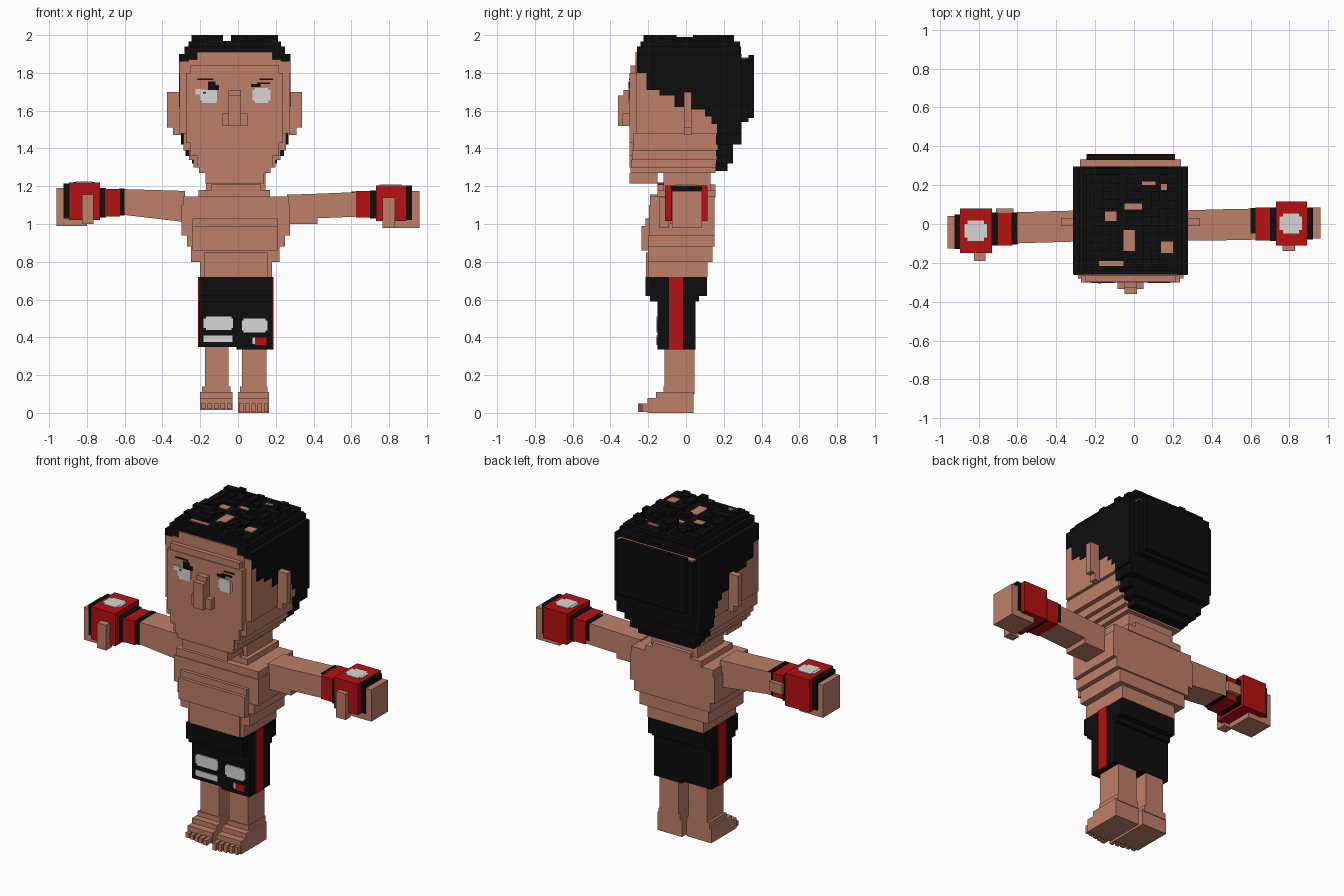
import bpy, bmesh, random

random.seed(4)


def material(name, rgb):
    m = bpy.data.materials.new(name)
    m.diffuse_color = (*rgb, 1)
    return m


SKIN = material("skin", (0.52, 0.215, 0.143))
BLACK = material("black", (0.004, 0.004, 0.004))
RED = material("red", (0.47, 0.005, 0.006))
WHITE = material("white", (0.68, 0.68, 0.66))


def hull(bm, a, b):
    """Six-sided block between two quads of points."""
    va, vb = [bm.verts.new(p) for p in a], [bm.verts.new(p) for p in b]
    bm.faces.new(va)
    bm.faces.new(vb[::-1])
    for i in range(4):
        j = (i + 1) % 4
        bm.faces.new((va[i], vb[i], vb[j], va[j]))


def finish(name, mat, bm):
    bmesh.ops.recalc_face_normals(bm, faces=bm.faces)
    me = bpy.data.meshes.new(name)
    bm.to_mesh(me)
    bm.free()
    me.materials.append(mat)
    ob = bpy.data.objects.new(name, me)
    bpy.context.collection.objects.link(ob)
    return ob


def section(x, y0, y1, z0, z1):
    return [(x, y0, z0), (x, y1, z0), (x, y1, z1), (x, y0, z1)]


def boxes(name, mat, *items):
    """One part made of boxes (x0, x1, y0, y1, z0, z1)."""
    bm = bmesh.new()
    for x0, x1, y0, y1, z0, z1 in items:
        hull(bm, section(x0, y0, y1, z0, z1), section(x1, y0, y1, z0, z1))
    return finish(name, mat, bm)


def beam(name, mat, s0, s1):
    bm = bmesh.new()
    hull(bm, section(*s0), section(*s1))
    return finish(name, mat, bm)


CX = -0.0175  # head centre line


def wide(half, y0, y1, z0, z1):
    return (CX - half, CX + half, y0, y1, z0, z1)


# Head: core, stepped jaw, raised face
boxes("head", SKIN,
      wide(0.292, -0.262, 0.25, 1.48, 1.86),
      wide(0.272, -0.28, 0.17, 1.39, 1.48),
      wide(0.243, -0.285, 0.165, 1.34, 1.39),
      wide(0.217, -0.29, 0.16, 1.30, 1.34),
      wide(0.19, -0.295, 0.155, 1.27, 1.30),
      wide(0.155, -0.298, -0.15, 1.215, 1.27))
boxes("face", SKIN,
      wide(0.255, -0.30, -0.25, 1.43, 1.80),
      wide(0.235, -0.30, -0.25, 1.36, 1.43),
      wide(0.20, -0.30, -0.25, 1.30, 1.36),
      wide(0.235, -0.295, -0.25, 1.80, 1.84),
      wide(0.245, -0.268, -0.25, 1.80, 1.87),
      wide(0.20, -0.268, -0.25, 1.86, 1.91))
boxes("nose", SKIN,
      (-0.085, 0.05, -0.335, -0.29, 1.52, 1.585),
      (-0.05, 0.015, -0.36, -0.29, 1.52, 1.68),
      (-0.05, 0.015, -0.33, -0.29, 1.68, 1.71))
boxes("ears", SKIN,
      (-0.375, -0.30, -0.01, 0.03, 1.51, 1.70),
      (-0.345, -0.30, -0.01, 0.03, 1.47, 1.51),
      (0.27, 0.34, -0.01, 0.03, 1.51, 1.70),
      (0.27, 0.31, -0.01, 0.03, 1.47, 1.51))

# Eyes and brows as thin plates
boxes("eyes", WHITE,
      (-0.19, -0.115, -0.304, -0.30, 1.64, 1.71),
      (-0.20, -0.11, -0.303, -0.30, 1.655, 1.70),
      (-0.225, -0.19, -0.304, -0.30, 1.685, 1.715),
      (0.09, 0.16, -0.304, -0.30, 1.64, 1.72),
      (0.078, 0.172, -0.303, -0.30, 1.655, 1.71))
boxes("brows", BLACK,
      (-0.16, -0.10, -0.305, -0.30, 1.71, 1.735),
      (-0.16, -0.12, -0.305, -0.30, 1.735, 1.755),
      (-0.215, -0.13, -0.303, -0.30, 1.762, 1.77),
      (-0.185, -0.17, -0.306, -0.30, 1.69, 1.70),
      (0.07, 0.12, -0.305, -0.30, 1.725, 1.74),
      (0.10, 0.17, -0.305, -0.30, 1.74, 1.75),
      (0.115, 0.185, -0.303, -0.30, 1.762, 1.77))

# Hair: columns along the side with a stepped hairline, then crown and back
line = [(-0.26, 1.80), (-0.21, 1.71), (-0.14, 1.68), (-0.06, 1.62), (0.0, 1.605),
        (0.10, 1.57), (0.135, 1.53), (0.165, 1.48), (0.295, 0)]
hair = [wide(0.296, y, line[i + 1][0], z, 1.90) for i, (y, z) in enumerate(line[:-1])]
hair += [wide(0.265, -0.26, 0.292, 1.90, 1.94),
         wide(0.245, -0.24, 0.285, 1.94, 1.965),
         wide(0.285, 0.16, 0.295, 1.42, 1.48),
         wide(0.26, 0.16, 0.25, 1.36, 1.42),
         wide(0.225, 0.16, 0.25, 1.32, 1.36),
         wide(0.19, 0.15, 0.22, 1.28, 1.32),
         wide(0.26, 0.295, 0.332, 1.54, 1.875),
         wide(0.228, 0.33, 0.36, 1.56, 1.895)]
boxes("hair", BLACK, *hair)
boxes("crown_seam", SKIN, wide(0.26, 0.297, 0.33, 1.875, 1.882))

# Scalp patches between short bristles
patches = [(-0.05, 0.04, 0.075, 0.105), (-0.15, -0.09, 0.015, 0.065), (0.04, 0.11, 0.20, 0.22),
           (-0.055, 0.005, -0.14, -0.03), (0.14, 0.20, -0.15, -0.09), (-0.18, -0.055, -0.215, -0.19),
           (0.14, 0.17, 0.175, 0.205)]
boxes("scalp_patches", SKIN, *[(*p, 1.96, 1.97) for p in patches])
bristles = []
for i in range(11):
    for j in range(11):
        x, y = -0.245 + i * 0.0415, -0.225 + j * 0.0435
        clear = all(x + 0.042 < a or x > b or y + 0.044 < c or y > d for a, b, c, d in patches)
        if clear and (i % 3 != 1 or random.random() < 0.4):
            top = random.choice((1.98, 1.99, 2.0))
            bristles.append((x, x + 0.042, y, y + 0.044, 1.95, top))
boxes("hair_bristles", BLACK, *bristles)

# Neck and torso
boxes("neck", SKIN,
      (-0.17, 0.145, -0.12, 0.13, 1.18, 1.30),
      (-0.21, 0.17, -0.15, 0.155, 1.14, 1.18),
      (-0.14, 0.12, -0.15, 0.155, 1.18, 1.21))
boxes("torso", SKIN,
      (-0.30, 0.275, -0.195, 0.15, 0.94, 1.10),
      (-0.29, 0.27, -0.19, 0.15, 1.10, 1.145),
      (-0.27, 0.25, -0.20, 0.15, 0.88, 0.94),
      (-0.25, 0.22, -0.20, 0.14, 0.80, 0.88),
      (-0.20, 0.18, -0.20, 0.115, 0.72, 0.80))
boxes("chest", SKIN,
      (-0.24, 0.21, -0.235, -0.15, 0.86, 0.99),
      (-0.04, 0.01, -0.215, -0.15, 0.94, 0.985),
      (-0.24, 0.21, -0.215, -0.15, 0.99, 1.03),
      (-0.18, 0.16, -0.212, -0.15, 0.72, 0.85))

# Shorts with stripes and front panels
boxes("shorts", BLACK,
      (-0.203, 0.182, -0.215, 0.11, 0.62, 0.72),
      (-0.203, 0.182, -0.19, 0.07, 0.59, 0.62),
      (-0.207, -0.008, -0.15, 0.05, 0.35, 0.59),
      (-0.008, 0.182, -0.15, 0.05, 0.335, 0.59))
boxes("shorts_stripes", RED,
      (-0.212, -0.202, -0.09, -0.015, 0.35, 0.72),
      (0.18, 0.187, -0.09, -0.015, 0.335, 0.72))
boxes("shorts_panels", WHITE,
      (-0.17, -0.035, -0.155, -0.15, 0.44, 0.51),
      (-0.182, -0.027, -0.154, -0.15, 0.45, 0.50),
      (-0.182, -0.03, -0.155, -0.15, 0.375, 0.41),
      (0.03, 0.145, -0.155, -0.15, 0.425, 0.50),
      (0.02, 0.155, -0.154, -0.15, 0.435, 0.49),
      (0.078, 0.095, -0.154, -0.15, 0.365, 0.40))
boxes("shorts_badge", RED, (0.09, 0.152, -0.155, -0.15, 0.36, 0.40))

# Legs and feet, the left foot slightly raised
for side, x0, x1, f0, f1, z in (("left", -0.175, -0.05, -0.20, -0.03, 0.015),
                                ("right", 0.02, 0.15, 0.0, 0.165, 0.0)):
    boxes(side + "_leg", SKIN, (x0, x1, -0.115, 0.045, z + 0.1, 0.36))
    boxes(side + "_foot", SKIN,
          (f0, f1, -0.205, 0.04, z, 0.08),
          (f0, f1, -0.16, 0.04, 0.07, 0.11),
          (f0 + 0.01, f1 - 0.01, -0.12, 0.045, 0.10, 0.14))
    step = (f1 - f0) / 5
    boxes(side + "_toes", SKIN,
          *[(f0 + i * step + 0.005, f0 + (i + 1) * step - 0.005,
             -0.255 + 0.006 * (i if side == "right" else 4 - i), -0.20, z + 0.005, 0.05)
            for i in range(5)])

# Left arm and glove
beam("left_arm", SKIN, (-0.28, -0.09, 0.07, 1.01, 1.175), (-0.62, -0.10, 0.06, 1.05, 1.185))
boxes("left_wrist_band", RED, (-0.705, -0.625, -0.11, 0.055, 1.04, 1.185))
boxes("left_band_trim", BLACK,
      (-0.63, -0.60, -0.105, 0.058, 1.045, 1.188),
      (-0.735, -0.70, -0.11, 0.06, 1.035, 1.19))
boxes("left_band_tab", SKIN, (-0.71, -0.62, 0.04, 0.08, 1.08, 1.14))
boxes("left_glove", RED, (-0.895, -0.73, -0.15, 0.08, 1.02, 1.22))
boxes("left_knuckle_trim", BLACK, (-0.925, -0.89, -0.13, 0.05, 1.03, 1.215))
boxes("left_fist", SKIN,
      (-0.96, -0.92, -0.125, 0.04, 0.99, 1.19),
      (-0.93, -0.80, -0.125, 0.04, 0.99, 1.03))
boxes("left_thumb", SKIN, (-0.825, -0.765, -0.19, -0.13, 1.0, 1.155))

# Right arm and glove
beam("right_arm", SKIN, (0.26, -0.085, 0.07, 1.0, 1.155), (0.42, -0.085, 0.075, 1.0, 1.16))
beam("right_forearm", SKIN, (0.41, -0.085, 0.075, 1.03, 1.16), (0.66, -0.08, 0.08, 1.04, 1.17))
boxes("right_wrist_band", RED, (0.625, 0.705, -0.085, 0.085, 1.035, 1.175))
boxes("right_band_trim", BLACK,
      (0.60, 0.63, -0.05, 0.083, 1.06, 1.173),
      (0.70, 0.735, -0.088, 0.085, 1.03, 1.178))
boxes("right_glove", RED, (0.73, 0.892, -0.11, 0.115, 1.015, 1.205))
boxes("right_knuckle_trim", BLACK, (0.89, 0.922, -0.08, 0.085, 1.02, 1.205))
boxes("right_fist", SKIN,
      (0.915, 0.96, -0.075, 0.085, 0.98, 1.175),
      (0.80, 0.92, -0.075, 0.085, 0.98, 1.025))
boxes("right_thumb", SKIN, (0.765, 0.83, -0.14, -0.09, 0.98, 1.14))

# Glove tops: rounded white pads from two crossed plates each
for side, x, y, z in (("left", -0.815, -0.035, 1.22), ("right", 0.808, 0.003, 1.205)):
    boxes(side + "_glove_pad", WHITE,
          (x - 0.058, x + 0.058, y - 0.035, y + 0.035, z, z + 0.003),
          (x - 0.042, x + 0.042, y - 0.052, y + 0.052, z, z + 0.004))
